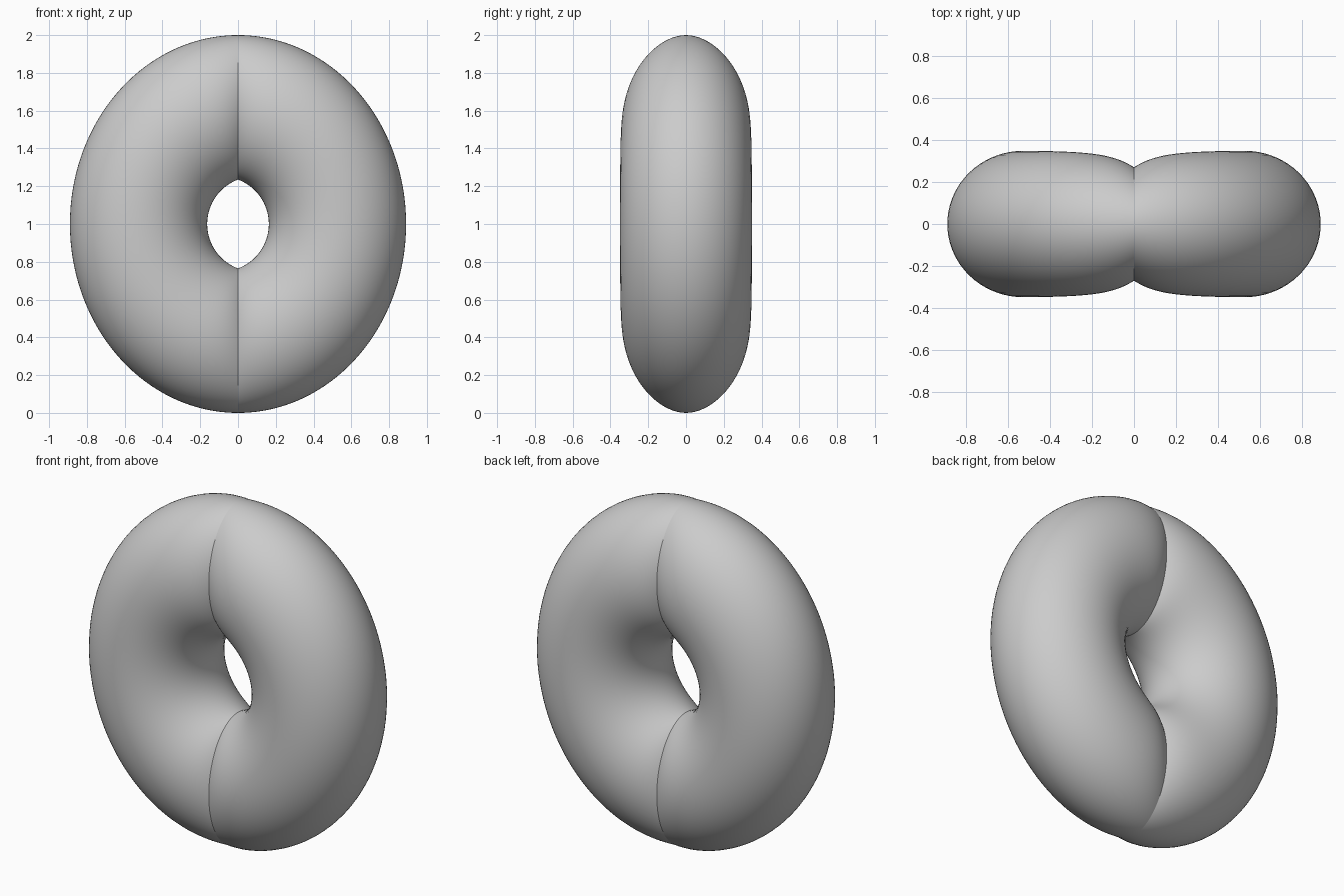
import bpy, bmesh
from math import sin, cos, pi, sqrt, exp

if "Cube" in bpy.data.objects:
    bpy.data.objects.remove(bpy.data.objects["Cube"])

STEPS, SIDES = 96, 72


def section(t):
    """Oval cross-section of the ring at angle t (0 = side, +-pi/2 = seam)."""
    c, s = cos(t), sin(t)
    outer = 1 / sqrt((c / 0.89) ** 2 + s ** 2)
    inner = -0.088 * c + sqrt(0.251 ** 2 - (0.088 * s) ** 2)
    mid, half = (outer + inner) / 2, (outer - inner) / 2
    # the tube pinches in thickness towards the seam
    thick = 0.27 + 0.08 * (1 - exp(-max(mid * c, 0) / 0.12))
    ring = []
    for j in range(SIDES):
        a = 2 * pi * j / SIDES
        r = mid + half * cos(a)
        ring.append((max(r * c, 0), thick * sin(a), 1 + r * s))
    return ring


# right half of the ring, with sections closer together near the seam
bm = bmesh.new()
rings = []
for i in range(STEPS + 1):
    t = pi / 2 * sin(pi / 2 * (2 * i / STEPS - 1))
    rings.append([bm.verts.new(p) for p in section(t)])
for a, b in zip(rings, rings[1:]):
    for j in range(SIDES):
        k = (j + 1) % SIDES
        bm.faces.new((a[j], a[k], b[k], b[j]))
# mirrored left half, joined along the seam
copy = bmesh.ops.duplicate(bm, geom=bm.verts[:] + bm.edges[:] + bm.faces[:])["geom"]
for v in copy:
    if isinstance(v, bmesh.types.BMVert):
        v.co.x = -v.co.x
bmesh.ops.remove_doubles(bm, verts=bm.verts[:], dist=1e-6)
bmesh.ops.recalc_face_normals(bm, faces=bm.faces[:])

mesh = bpy.data.meshes.new("pinched_ring")
bm.to_mesh(mesh)
bm.free()
ring_obj = bpy.data.objects.new("pinched_ring", mesh)
bpy.context.collection.objects.link(ring_obj)
bpy.context.view_layer.objects.active = ring_obj
ring_obj.select_set(True)
bpy.ops.object.shade_smooth_by_angle(angle=pi / 6)
